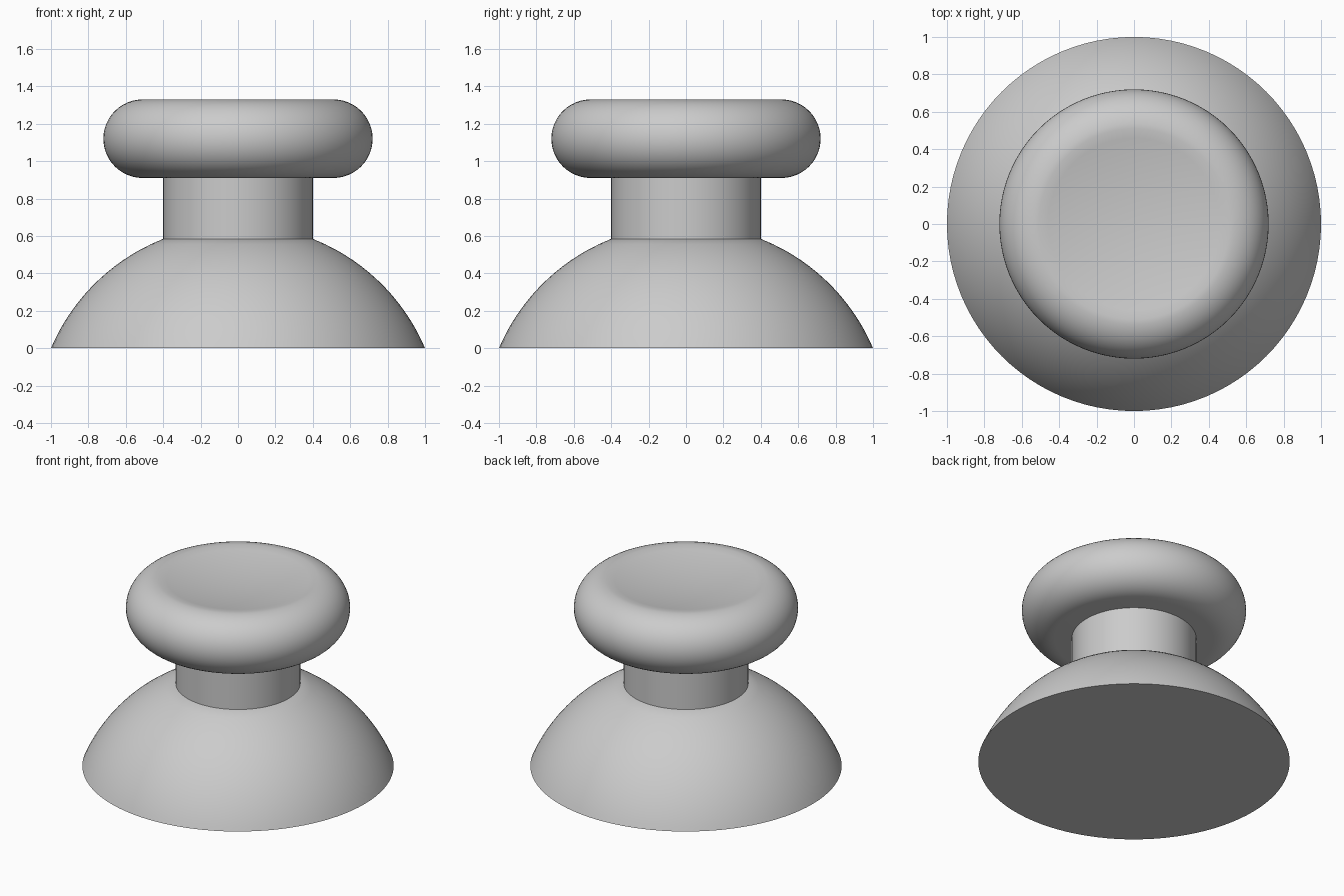
import bpy
import bmesh
from math import sin, cos, pi, sqrt, radians

SEGMENTS = 96

if "Cube" in bpy.data.objects:
    bpy.data.objects.remove(bpy.data.objects["Cube"], do_unlink=True)

grey = bpy.data.materials.new("plain grey")
grey.use_nodes = True
colour = (0.6, 0.6, 0.6, 1)
grey.diffuse_color = colour
grey.node_tree.nodes["Principled BSDF"].inputs["Base Color"].default_value = colour


def lathe(name, profile):
    """Spin an (r, z) profile around the z axis into a closed solid."""
    bm = bmesh.new()
    verts = [bm.verts.new((r, 0, z)) for r, z in profile]
    edges = [bm.edges.new(pair) for pair in zip(verts, verts[1:])]
    bmesh.ops.spin(bm, geom=verts + edges, cent=(0, 0, 0), axis=(0, 0, 1),
                   angle=2 * pi, steps=SEGMENTS)
    bmesh.ops.remove_doubles(bm, verts=bm.verts, dist=0.0001)
    bmesh.ops.recalc_face_normals(bm, faces=bm.faces)
    mesh = bpy.data.meshes.new(name)
    bm.to_mesh(mesh)
    bm.free()
    mesh.materials.append(grey)
    obj = bpy.data.objects.new(name, mesh)
    bpy.context.collection.objects.link(obj)
    bpy.ops.object.select_all(action="DESELECT")
    obj.select_set(True)
    bpy.context.view_layer.objects.active = obj
    bpy.ops.object.shade_smooth_by_angle(angle=radians(30))
    return obj


# Domed base: a slice of a sphere with a flat underside
neck_radius, dome_top, drop = 0.4, 0.585, 0.426
sphere = sqrt(1 + drop ** 2)
steps = 20
dome = [(0, 0)]
for i in range(steps + 1):
    z = dome_top * i / steps
    dome.append((sqrt(sphere ** 2 - (z + drop) ** 2), z))
dome.append((0, dome_top))
lathe("domed_base", dome)

# Straight neck, sunk slightly into both neighbours
lathe("neck", [(0, 0.55), (neck_radius, 0.55), (neck_radius, 0.95), (0, 0.95)])

# Cap with a fully rounded rim and a shallow dished top
flat, rim, middle, dish = 0.51, 0.21, 1.12, 0.05
cap = [(0, middle - rim)]
for i in range(25):
    a = -pi / 2 + pi * i / 24
    cap.append((flat + rim * cos(a), middle + rim * sin(a)))
for i in range(9, -1, -1):
    t = i / 10
    cap.append((flat * t, middle + rim - dish * (1 - t * t)))
lathe("thumb_cap", cap)
